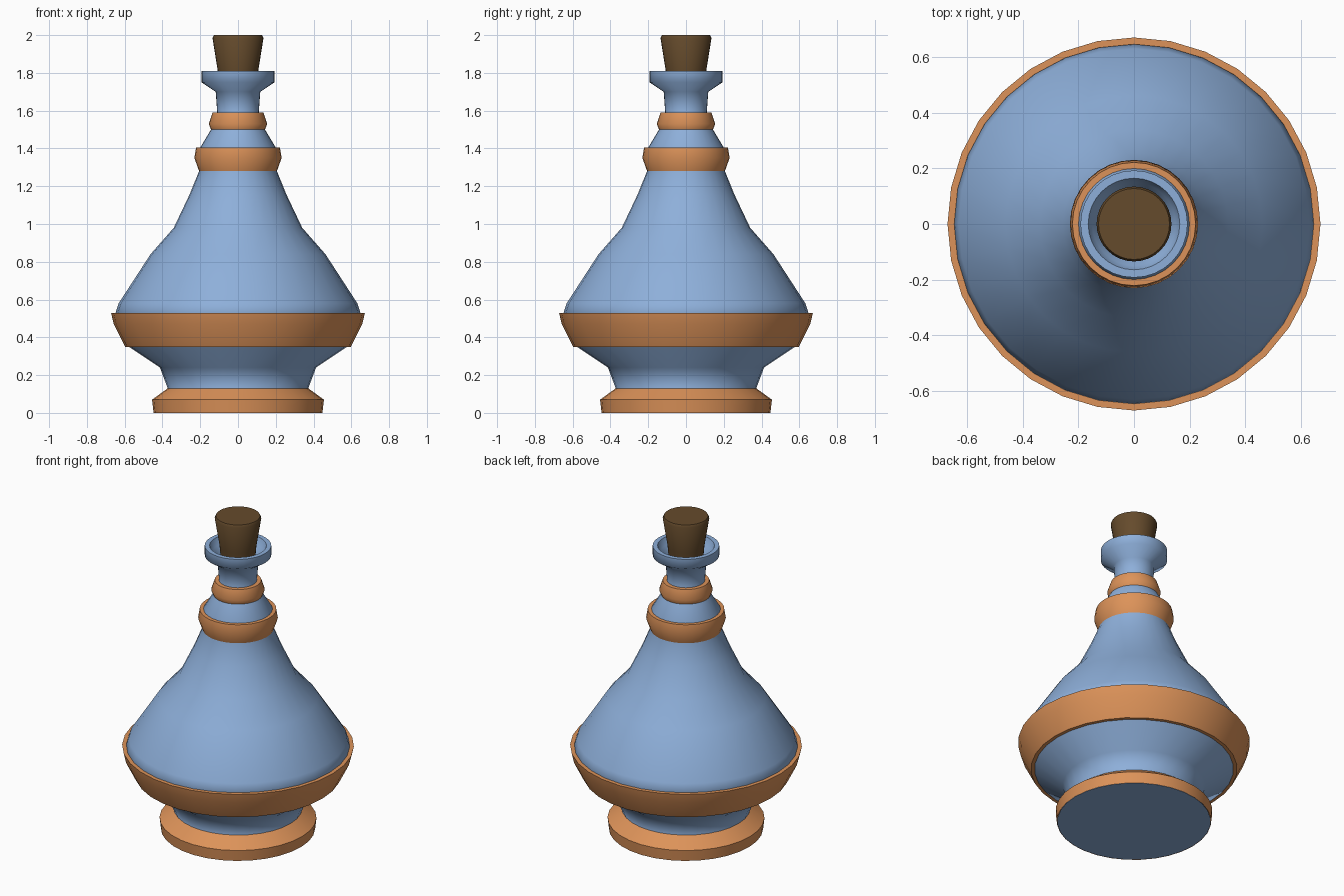
import bpy, bmesh, math

if "Cube" in bpy.data.objects:
    bpy.data.objects.remove(bpy.data.objects["Cube"])

SIDES = 32


def material(name, rgb):
    m = bpy.data.materials.new(name)
    m.diffuse_color = (*rgb, 1)
    m.use_nodes = True
    m.node_tree.nodes["Principled BSDF"].inputs["Base Color"].default_value = m.diffuse_color
    return m


def lathe(name, profile, mat, angle=60):
    """Revolve (radius, height) points, listed bottom to top, around z."""
    bm = bmesh.new()
    rings = []
    for r, z in profile:
        if r == 0:
            rings.append([bm.verts.new((0, 0, z))] * SIDES)
        else:
            rings.append([bm.verts.new((r * math.cos(2 * math.pi * i / SIDES),
                                        r * math.sin(2 * math.pi * i / SIDES), z))
                          for i in range(SIDES)])
    for a, b in zip(rings, rings[1:]):
        for i in range(SIDES):
            j = (i + 1) % SIDES
            bm.faces.new(list(dict.fromkeys((a[i], a[j], b[j], b[i]))))
    mesh = bpy.data.meshes.new(name)
    bm.to_mesh(mesh)
    bm.free()
    ob = bpy.data.objects.new(name, mesh)
    bpy.context.collection.objects.link(ob)
    mesh.materials.append(mat)
    bpy.ops.object.select_all(action='DESELECT')
    ob.select_set(True)
    bpy.context.view_layer.objects.active = ob
    bpy.ops.object.shade_smooth_by_angle(angle=math.radians(angle))
    return ob


blue = material("blue_glass", (0.27, 0.43, 0.70))
copper = material("copper", (0.72, 0.29, 0.10))
brown = material("cork_brown", (0.13, 0.07, 0.025))

# Bottle body: foot, belly, neck, and open flared lip
lathe("bottle_body", [
    (0, 0), (0.445, 0), (0.372, 0.13), (0.413, 0.24), (0.577, 0.35),
    (0.648, 0.53), (0.632, 0.58), (0.463, 0.84), (0.34, 0.98),
    (0.257, 1.155), (0.206, 1.28), (0.20, 1.405), (0.143, 1.5),
    (0.11, 1.59), (0.118, 1.70), (0.193, 1.75), (0.193, 1.81),
    (0.165, 1.81), (0.15, 1.765), (0.10, 1.71), (0.09, 1.65)], blue)

# Copper bands, each open on the side that touches the bottle
lathe("foot_band", [(0.447, 0), (0.455, 0.07), (0.372, 0.13)], copper)
lathe("belly_band", [(0.577, 0.35), (0.598, 0.35), (0.658, 0.47),
                     (0.672, 0.53), (0.648, 0.53)], copper)
lathe("shoulder_band", [(0.206, 1.28), (0.231, 1.35), (0.222, 1.405),
                        (0.20, 1.405)], copper)
lathe("neck_band", [(0.143, 1.5), (0.155, 1.53), (0.135, 1.59),
                    (0.11, 1.59)], copper)

# Tapered cork stopper with a softened top rim
lathe("cork", [(0, 1.67), (0.095, 1.67), (0.107, 1.81), (0.135, 1.985),
               (0.128, 2.0), (0, 2.0)], brown)
